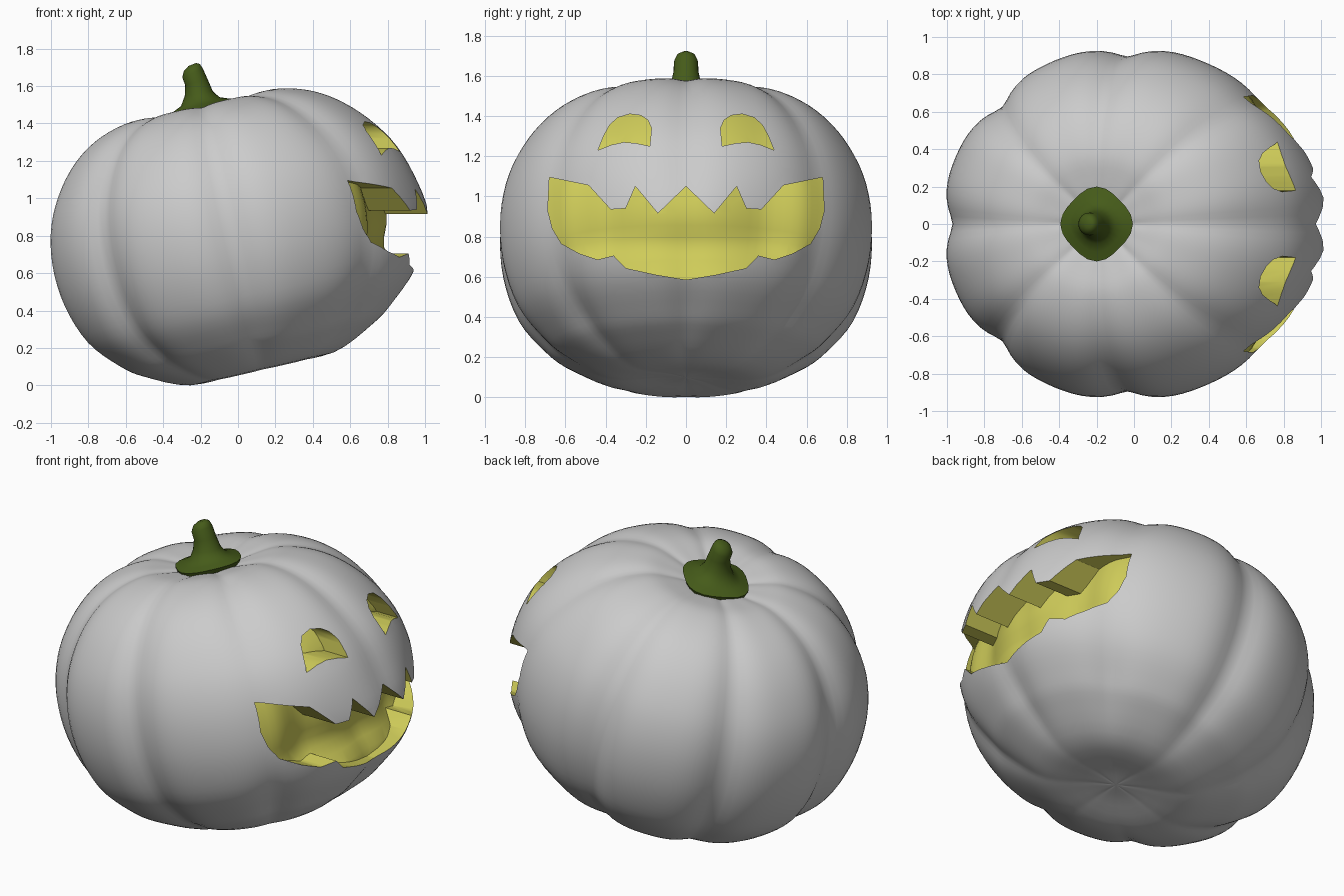
import bpy, bmesh
from math import sin, cos, pi, radians, exp, sqrt
from mathutils import Vector

if "Cube" in bpy.data.objects:
    bpy.data.objects.remove(bpy.data.objects["Cube"])

TILT = radians(13)
CENTRE = Vector((-0.03, 0, 0.79))


def material(name, rgb):
    m = bpy.data.materials.new(name)
    m.diffuse_color = (*rgb, 1)
    m.use_nodes = True
    m.node_tree.nodes["Principled BSDF"].inputs["Base Color"].default_value = m.diffuse_color
    return m


grey = material("skin", (0.8, 0.8, 0.8))
yellow = material("flesh", (0.62, 0.6, 0.1))
green = material("stem_green", (0.06, 0.105, 0.01))


def make(name, bm, mat):
    bmesh.ops.recalc_face_normals(bm, faces=bm.faces)
    for f in bm.faces:
        f.smooth = True
    me = bpy.data.meshes.new(name)
    bm.to_mesh(me)
    bm.free()
    me.materials.append(mat)
    ob = bpy.data.objects.new(name, me)
    bpy.context.collection.objects.link(ob)
    return ob


def loft(bm, rings):
    """Skin closed rings of points; first and last rings are capped with a fan."""
    vs = [[bm.verts.new(p) for p in r] for r in rings]
    n = len(vs[0])
    for a, b in zip(vs, vs[1:]):
        for i in range(n):
            bm.faces.new((a[i], a[(i + 1) % n], b[(i + 1) % n], b[i]))
    for r in (vs[0], vs[-1]):
        c = bm.verts.new(sum((v.co for v in r), Vector()) / n)
        for i in range(n):
            bm.faces.new((r[i], r[(i + 1) % n], c))


def spline(pts, steps):
    """Catmull-Rom curve through 2D points."""
    out = []
    p = [Vector(q) for q in pts]
    p = [p[0]] + p + [p[-1]]
    for a, b, c, d in zip(p, p[1:], p[2:], p[3:]):
        for k in range(steps):
            t = k / steps
            out.append(0.5 * (2 * b + (c - a) * t + (2 * a - 5 * b + 4 * c - d) * t * t
                              + (3 * b - a - 3 * c + d) * t ** 3))
    return out + [p[-1]]


def ramp(x, lo, hi):
    t = max(0, min(1, (x - lo) / (hi - lo)))
    return t * t * (3 - 2 * t)


def apply_difference(ob, cutter):
    mod = ob.modifiers.new("cut", 'BOOLEAN')
    mod.operation = 'DIFFERENCE'
    mod.solver = 'EXACT'
    mod.material_mode = 'TRANSFER'
    mod.object = cutter
    bpy.context.view_layer.objects.active = ob
    bpy.ops.object.modifier_apply(modifier=mod.name)


# pumpkin body: tilted lathe with eight lobes
profile = spline([(0.03, -0.705), (0.13, -0.706), (0.40, -0.715), (0.64, -0.615), (0.76, -0.53),
                  (0.90, -0.37), (0.98, -0.15), (0.995, 0.08), (0.95, 0.29), (0.85, 0.47),
                  (0.72, 0.605), (0.57, 0.69), (0.40, 0.73), (0.25, 0.715), (0.12, 0.69),
                  (0.03, 0.685)], 4)
N = 128


def body_point(r, w, a):
    # grooves, softer on the face and underneath
    x0 = r * cos(a)
    z0 = 0.79 + w + 0.22 * x0
    face = ramp(x0, 0.2, 0.6) * exp(-((z0 - 1.0) / 0.5) ** 4)
    under = 1 - ramp(r, 0.3, 0.8) if w < 0 else 0
    g = sqrt((sin(4 * a) ** 2 + 0.03) / 1.03)
    k = 1 - 0.085 * (1 - 0.6 * face) * (1 - 0.85 * under) * (1 - g) ** 2 * (0.3 + 0.7 * min(r, 1))
    u, v, w = r * k * cos(a), r * k * sin(a) * 0.953, w * (0.5 + 0.5 * k)
    p = CENTRE + Vector((u * cos(TILT) - w * sin(TILT), v, u * sin(TILT) + w * cos(TILT)))
    # face swells outwards, the upper lip a little more
    p.x += ramp(p.x, 0.2, 0.6) * (
        0.043 * exp(-(p.y / 0.75) ** 4 - ((p.z - 0.98) / 0.48) ** 4)
        + 0.04 * exp(-(p.y / 0.3) ** 2 - ((p.z - 0.92) / 0.17) ** 2))
    return p


bm = bmesh.new()
loft(bm, [[body_point(r, w, 2 * pi * i / N) for i in range(N)] for r, w in profile])
low = min(v.co.z for v in bm.verts)
for v in bm.verts:
    v.co.z -= low
body = make("pumpkin_body", bm, grey)

# inner wall: copy of the body pushed back, shallow at the mouth's corners and lower lip
inner = bpy.data.objects.new("inner_wall", body.data.copy())
inner.data.materials[0] = yellow
inner.hide_render = True
bpy.context.collection.objects.link(inner)
for v in inner.data.vertices:
    y, z = abs(v.co.y), v.co.z
    depth = 0.2 * (1 - ramp(y, 0.35, 0.72)) * ramp(z, 0.54, 0.78)
    v.co.x -= 0.025 + depth * (1 - 0.35 * ramp(z, 1.12, 1.25))
bpy.context.view_layer.update()


def carve(name, outline):
    """Cut an outline given in (y, z) into the face of the body."""
    bm = bmesh.new()
    a = [bm.verts.new((0.3, y, z)) for y, z in outline]
    b = [bm.verts.new((1.4, y, z)) for y, z in outline]
    n = len(a)
    for i in range(n):
        bm.faces.new((a[i], a[(i + 1) % n], b[(i + 1) % n], b[i]))
    bm.faces.new(a)
    bm.faces.new(b)
    cutter = make(name, bm, yellow)
    cutter.hide_render = True
    apply_difference(cutter, inner)
    apply_difference(body, cutter)
    bpy.data.objects.remove(cutter)


# mouth: half outline from the centre of the upper lip round to the lower lip
half = [(0.14, 0.915), (0.252, 1.05), (0.30, 0.94), (0.375, 0.935), (0.485, 1.055),
        (0.68, 1.095), (0.688, 0.93), (0.665, 0.84), (0.62, 0.765), (0.53, 0.715), (0.44, 0.685),
        (0.36, 0.705), (0.30, 0.643), (0.15, 0.61)]
mouth = [(0, 1.05)] + half + [(0, 0.585)] + [(-y, z) for y, z in reversed(half)]
carve("mouth_cutter", mouth)

# eyes
eye = [(0.18, 1.25), (0.172, 1.34), (0.19, 1.38), (0.225, 1.403), (0.28, 1.41), (0.34, 1.392),
       (0.38, 1.355), (0.41, 1.30), (0.438, 1.23), (0.37, 1.257), (0.31, 1.27), (0.25, 1.265)]
for s in (1, -1):
    carve("eye_cutter", [(s * y, z) for y, z in eye])
bpy.data.objects.remove(inner)

# stem: flared base and bent stalk, rings of (x, z, radius, tilt, squareness)
bm = bmesh.new()
rings = []
for x, z, r, t, q in [(-0.2, 1.455, 0.19, 14, 0.05), (-0.2, 1.482, 0.2, 14, 0.05),
                      (-0.2, 1.498, 0.15, 14, 0.04), (-0.202, 1.517, 0.105, 13, 0.02),
                      (-0.21, 1.56, 0.076, 10, 0), (-0.222, 1.62, 0.062, 14, 0),
                      (-0.243, 1.67, 0.06, 24, 0), (-0.247, 1.70, 0.046, 24, 0),
                      (-0.245, 1.715, 0.022, 22, 0)]:
    t = radians(t)
    rings.append([])
    for i in range(24):
        a = 2 * pi * i / 24
        k = r * (1 + q * (cos(4 * a) - 1))
        rings[-1].append((x + k * cos(a) * cos(t), k * sin(a), z + k * cos(a) * sin(t)))
loft(bm, rings)
stem = make("stem", bm, green)

# shading
for ob, angle in ((body, 40), (stem, 60)):
    bpy.ops.object.select_all(action='DESELECT')
    ob.select_set(True)
    bpy.context.view_layer.objects.active = ob
    bpy.ops.object.shade_smooth_by_angle(angle=radians(angle))
